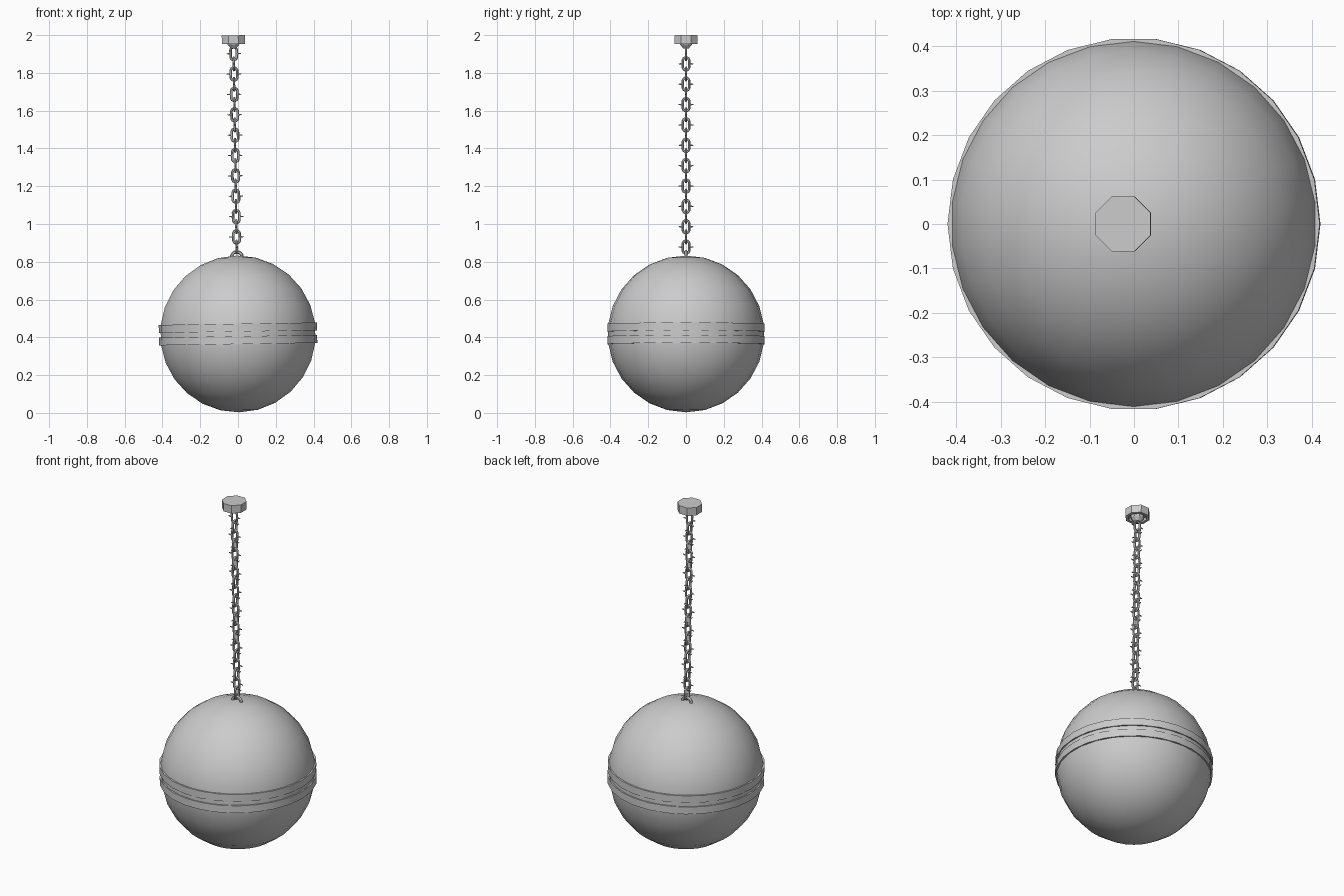
import bpy, bmesh, math
from mathutils import Matrix, Vector

if "Cube" in bpy.data.objects:
    bpy.data.objects.remove(bpy.data.objects["Cube"])

SIDES = 26
R = 0.415
CZ = 0.418          # ball centre height
# the whole model leans slightly about the ball centre
TILT = (Matrix.Translation((0, 0, CZ)) @ Matrix.Rotation(-0.0155, 4, 'Y')
        @ Matrix.Translation((0, 0, -CZ)))


def finish(name, bm, angle=35):
    bmesh.ops.recalc_face_normals(bm, faces=bm.faces[:])
    bm.transform(TILT)
    me = bpy.data.meshes.new(name)
    bm.to_mesh(me)
    bm.free()
    ob = bpy.data.objects.new(name, me)
    bpy.context.collection.objects.link(ob)
    if angle:
        bpy.ops.object.select_all(action='DESELECT')
        bpy.context.view_layer.objects.active = ob
        ob.select_set(True)
        bpy.ops.object.shade_smooth_by_angle(angle=math.radians(angle))
    return ob


def lathe(bm, profile, sides, start=0.0, closed=False):
    """Revolve (radius, z) points about z; cap the ends or join them."""
    rings = []
    for r, z in profile:
        rings.append([bm.verts.new((r * math.cos(start + math.tau * i / sides),
                                    r * math.sin(start + math.tau * i / sides), z))
                      for i in range(sides)])
    pairs = list(zip(rings, rings[1:]))
    if closed:
        pairs.append((rings[-1], rings[0]))
    for a, b in pairs:
        for i in range(sides):
            j = (i + 1) % sides
            bm.faces.new((a[i], a[j], b[j], b[i]))
    if not closed:
        bm.faces.new(rings[0])
        bm.faces.new(rings[-1])


def tube(bm, path, radius, normal, closed=True, sides=6):
    """Sweep a round section along a planar path."""
    n = len(path)
    rings = []
    for i, p in enumerate(path):
        a = path[(i - 1) % n] if closed or i > 0 else p
        b = path[(i + 1) % n] if closed or i < n - 1 else p
        side = (b - a).normalized().cross(normal)
        rings.append([bm.verts.new(p + radius * (math.cos(math.tau * k / sides) * side
                                                 + math.sin(math.tau * k / sides) * normal))
                      for k in range(sides)])
    for i in range(n if closed else n - 1):
        a, b = rings[i], rings[(i + 1) % n]
        for k in range(sides):
            m = (k + 1) % sides
            bm.faces.new((a[k], a[m], b[m], b[k]))


# wrecking ball
bm = bmesh.new()
bmesh.ops.create_uvsphere(bm, u_segments=SIDES, v_segments=13, radius=R,
                          matrix=Matrix.Translation((0, 0, CZ)))
finish("ball", bm)

# two raised hoops with a thin groove between them
for name, lo, hi in (("upper_hoop", 0.012, 0.054), ("lower_hoop", -0.054, -0.012)):
    bm = bmesh.new()
    lathe(bm, [(0.40, CZ + lo), (0.419, CZ + lo), (0.419, CZ + hi), (0.40, CZ + hi)],
          SIDES, closed=True)
    finish(name, bm)

# staple on top of the ball
bm = bmesh.new()
arc = [Vector((0.028 * math.cos(math.pi * i / 8), 0,
               CZ + R - 0.008 + 0.028 * math.sin(math.pi * i / 8))) for i in range(9)]
tube(bm, arc, 0.009, Vector((0, 1, 0)), closed=False)
finish("ball_staple", bm, 40)

# chain of alternating links, each with a small stud on both sides
bm = bmesh.new()
for i in range(20):
    z = 1.902 - i * 0.0539
    across = Vector((0, 1, 0)) if i % 2 else Vector((1, 0, 0))
    normal = across.cross(Vector((0, 0, 1)))
    centre = Vector((0, 0, z))
    path = []
    for k in range(12):
        t = math.tau * (k + 0.5) / 12
        shift = 0.017 if math.sin(t) > 0 else -0.017
        path.append(centre + across * 0.017 * math.cos(t)
                    + Vector((0, 0, shift + 0.017 * math.sin(t))))
    tube(bm, path, 0.0068, normal)
    for s in (1, -1):
        rot = Vector((0, 0, 1)).rotation_difference(across * s).to_matrix().to_4x4()
        bmesh.ops.create_cone(bm, cap_ends=True, segments=6, radius1=0.005,
                              radius2=0.002, depth=0.018,
                              matrix=Matrix.Translation(centre + across * s * 0.030) @ rot)
finish("chain", bm, 40)

# octagonal ceiling mount, hollowed underneath with a tapered boss
bm = bmesh.new()
OCT = 0.0617 / math.cos(math.pi / 8)
lathe(bm, [(OCT, 1.999), (OCT, 1.953), (0.05, 1.953), (0.046, 1.968),
           (0.036, 1.968), (0.034, 1.950), (0.016, 1.930)], 8, start=math.pi / 8)
finish("ceiling_mount", bm, 0)
